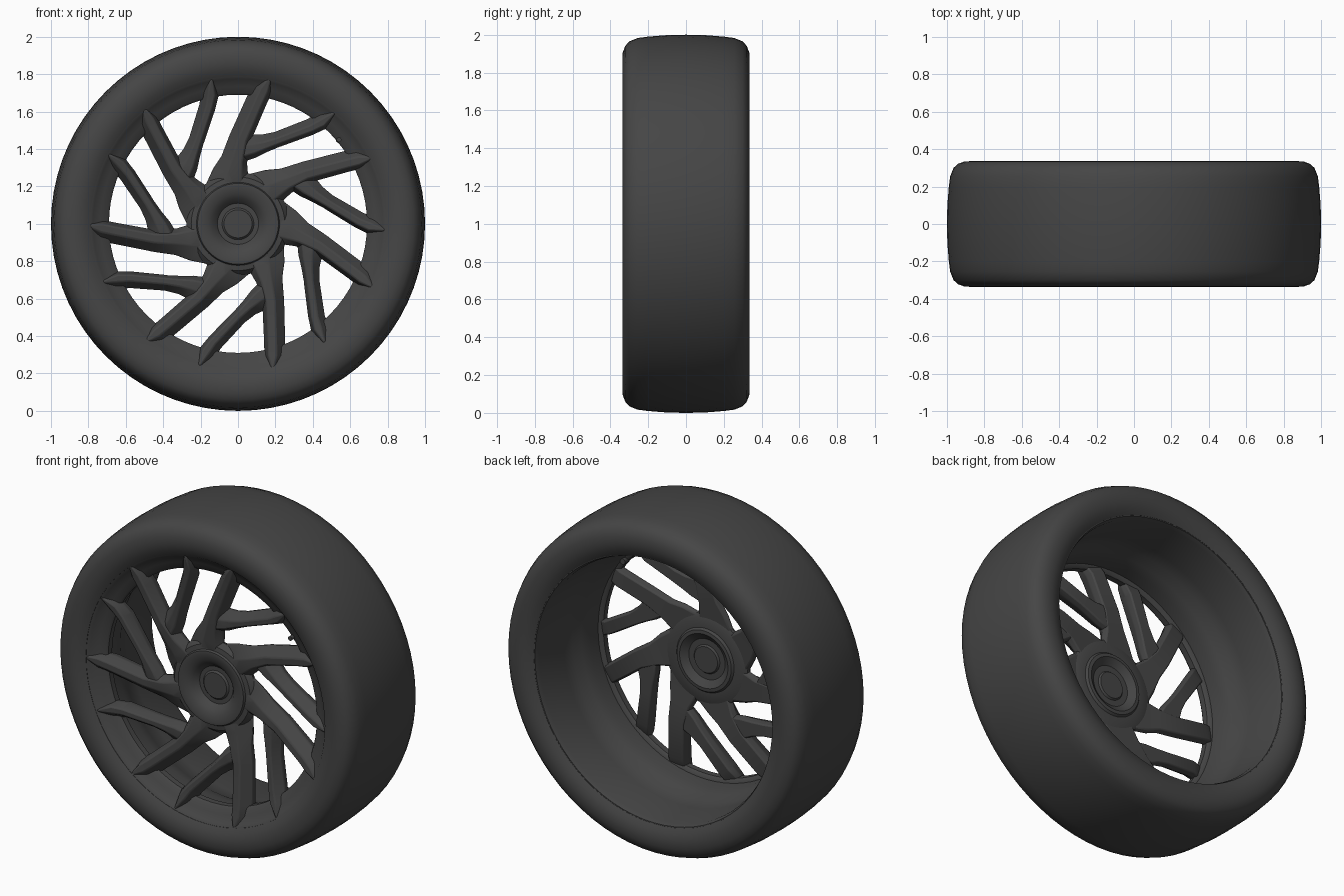
import bpy, bmesh, math
from mathutils import Vector, Matrix

cube = bpy.data.objects.get("Cube")
if cube:
    bpy.data.objects.remove(cube, do_unlink=True)

mat = bpy.data.materials.new("dark_grey")
mat.use_nodes = True
grey = (0.06, 0.06, 0.06, 1)
mat.diffuse_color = grey
bsdf = mat.node_tree.nodes["Principled BSDF"]
bsdf.inputs["Base Color"].default_value = grey
bsdf.inputs["Roughness"].default_value = 0.7

CENTRE = Vector((0, 0, 1))
SPOKES = 7


def finish(bm, name, angle):
    bmesh.ops.remove_doubles(bm, verts=bm.verts, dist=1e-5)
    bmesh.ops.recalc_face_normals(bm, faces=bm.faces)
    mesh = bpy.data.meshes.new(name)
    bm.to_mesh(mesh)
    bm.free()
    mesh.materials.append(mat)
    ob = bpy.data.objects.new(name, mesh)
    bpy.context.collection.objects.link(ob)
    ob.location = CENTRE
    bpy.ops.object.select_all(action="DESELECT")
    ob.select_set(True)
    bpy.context.view_layer.objects.active = ob
    bpy.ops.object.shade_smooth_by_angle(angle=math.radians(angle))
    return ob


def lathe(name, profile, closed=True, steps=72, angle=35):
    """Revolve (radius, y) points around the axle."""
    bm = bmesh.new()
    vs = [bm.verts.new((r, y, 0)) for r, y in profile]
    edges = [bm.edges.new(p) for p in zip(vs, vs[1:])]
    if closed:
        edges.append(bm.edges.new((vs[-1], vs[0])))
    bmesh.ops.spin(bm, geom=vs + edges, cent=(0, 0, 0), axis=(0, 1, 0),
                   angle=math.tau, steps=steps, use_merge=False)
    return finish(bm, name, angle)


def loft(bm, stations, turn):
    """Ridged bar through (x, z, width, front y, back y) stations."""
    rot = Matrix.Rotation(-turn, 3, "Y")
    rings = []
    for i, (x, z, w, front, back) in enumerate(stations):
        a = stations[max(i - 1, 0)]
        b = stations[min(i + 1, len(stations) - 1)]
        along = Vector((b[0] - a[0], 0, b[1] - a[1])).normalized()
        side = Vector((along.z, 0, -along.x))
        mid = front + (back - front) * 0.6
        section = [(-0.08, front), (0.3, front), (0.5, mid),
                   (0.42, back), (-0.42, back), (-0.5, mid)]
        rings.append([bm.verts.new(rot @ (Vector((x, y, z)) + side * w * s))
                      for s, y in section])
    for r, q in zip(rings, rings[1:]):
        for i in range(len(r)):
            j = (i + 1) % len(r)
            bm.faces.new((r[i], r[j], q[j], q[i]))
    bm.faces.new(rings[0])
    bm.faces.new(rings[-1])


# Tyre: rounded shoulders, slightly crowned tread
half = [(1.0, 0), (0.998, 0.1), (0.99, 0.2), (0.983, 0.255), (0.965, 0.3),
        (0.94, 0.322), (0.905, 0.335), (0.86, 0.336), (0.82, 0.326), (0.79, 0.308)]
tyre = [(r, -y) for r, y in reversed(half[1:])] + half
lathe("tyre", tyre, angle=50)

# Rim: front lip, narrow spoke seat, barrel widening to the back
lathe("rim", [(0.8, -0.308), (0.79, -0.306), (0.775, -0.292), (0.735, -0.265),
              (0.7, -0.252), (0.69, -0.24), (0.69, -0.205), (0.7, -0.195),
              (0.715, -0.19), (0.72, -0.12), (0.735, -0.06), (0.76, -0.01),
              (0.768, 0.06), (0.775, 0.28), (0.785, 0.306), (0.8, 0.308)])

# Hub: dished cap in front, flanged boss behind
lathe("hub", [(0, -0.215), (0.075, -0.215), (0.085, -0.205), (0.11, -0.205),
              (0.135, -0.235), (0.16, -0.248), (0.2, -0.26), (0.216, -0.258),
              (0.222, -0.246), (0.25, -0.242), (0.275, -0.215), (0.27, -0.195),
              (0.25, -0.185), (0.19, -0.183), (0.18, -0.17), (0.16, -0.168),
              (0.12, -0.198), (0.085, -0.198), (0.077, -0.188), (0, -0.188)],
      closed=False)

# Spokes: slanted main arm with a side branch, repeated around the hub
main_arm = [(-0.06, 0.18, 0.24, -0.24, -0.19), (-0.04, 0.27, 0.2, -0.25, -0.185),
            (-0.02, 0.345, 0.145, -0.26, -0.175), (0.01, 0.455, 0.12, -0.267, -0.17),
            (0.1, 0.66, 0.115, -0.285, -0.178), (0.128, 0.72, 0.115, -0.295, -0.205),
            (0.168, 0.785, 0.035, -0.306, -0.25)]
branch_arm = [(-0.01, 0.4, 0.16, -0.255, -0.175), (0.08, 0.415, 0.13, -0.258, -0.175),
              (0.14, 0.43, 0.1, -0.26, -0.175), (0.21, 0.452, 0.085, -0.264, -0.175),
              (0.39, 0.52, 0.09, -0.277, -0.18), (0.445, 0.55, 0.1, -0.285, -0.205),
              (0.515, 0.597, 0.03, -0.302, -0.25)]
for name, arm in (("main_spokes", main_arm), ("branch_spokes", branch_arm)):
    bm = bmesh.new()
    for k in range(SPOKES):
        loft(bm, arm, math.tau * k / SPOKES)
    spokes = finish(bm, name, 40)
    bevel = spokes.modifiers.new("soft_edges", "BEVEL")
    bevel.width = 0.007
    bevel.segments = 2
    bevel.limit_method = "ANGLE"
    bevel.angle_limit = math.radians(30)

# Valve stem on the rim
stem = lathe("valve_stem", [(0, -0.06), (0.013, -0.06), (0.013, 0.0),
                            (0.018, 0.01), (0.018, 0.05), (0, 0.05)],
             closed=False, steps=12)
stem.location = CENTRE + Vector((0.54, -0.22, 0.45))
